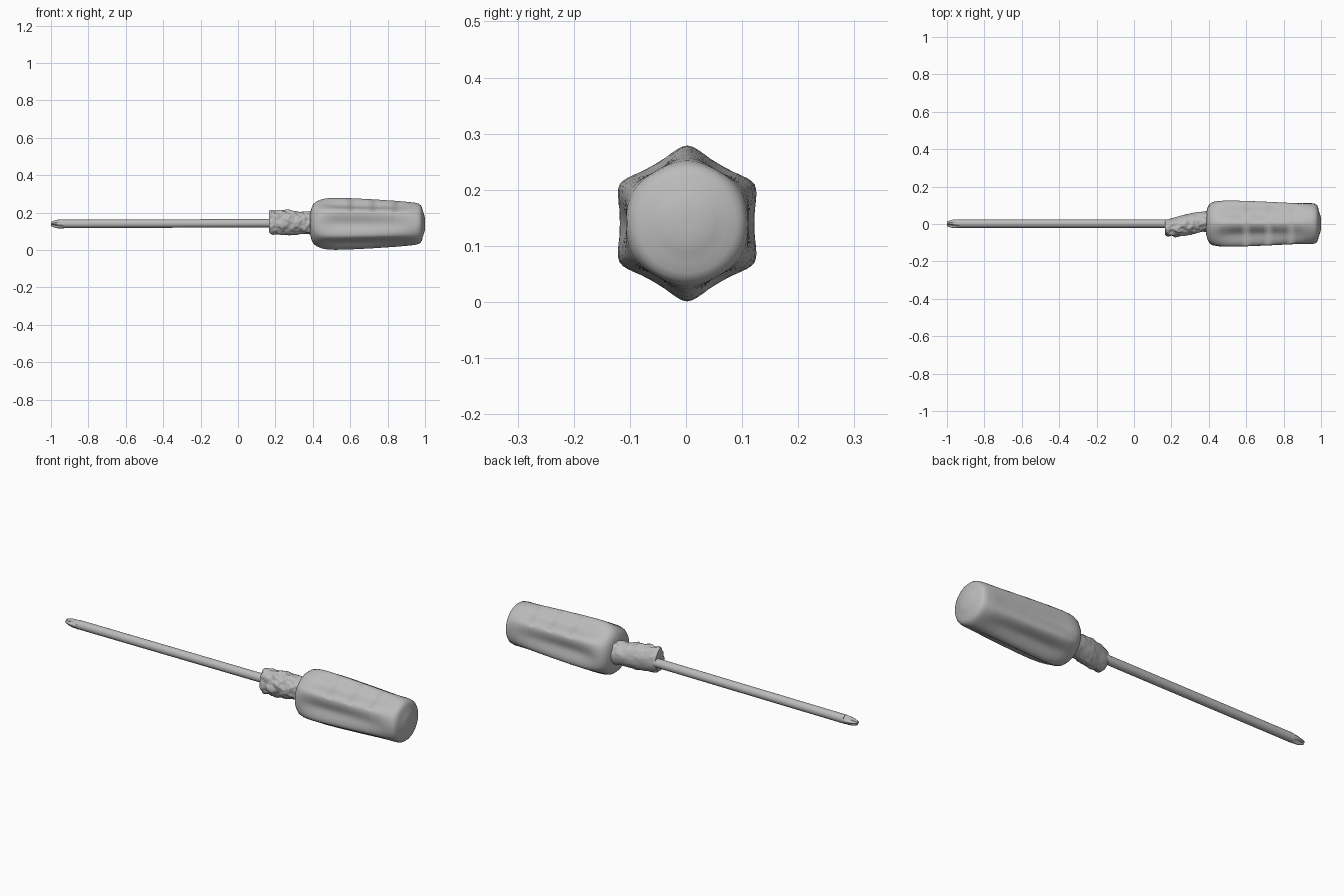
import bpy, bmesh, math
from mathutils import Vector, noise

cube = bpy.data.objects.get("Cube")
if cube:
    bpy.data.objects.remove(cube)

grey = bpy.data.materials.new("matte grey")
grey.use_nodes = True
colour = (0.5, 0.5, 0.5, 1)
grey.diffuse_color = colour
grey.node_tree.nodes["Principled BSDF"].inputs["Base Color"].default_value = colour


def blend(table, x):
    """Smoothly read a row of values from a table whose first column is x."""
    for a, b in zip(table, table[1:]):
        if x <= b[0]:
            t = max(0, (x - a[0]) / (b[0] - a[0]))
            return [p + (q - p) * t for p, q in zip(a[1:], b[1:])]
    return table[-1][1:]


def loft(name, xs, point, sides, angle=50):
    """Skin rings along x; point(x, angle) gives y and z."""
    bm = bmesh.new()
    rings = []
    for x in xs:
        rings.append([bm.verts.new((x, *point(x, 2 * math.pi * i / sides)))
                      for i in range(sides)])
    for a, b in zip(rings, rings[1:]):
        for i in range(sides):
            j = (i + 1) % sides
            bm.faces.new((a[i], a[j], b[j], b[i]))
    bm.faces.new(rings[0])
    bm.faces.new(rings[-1])
    bmesh.ops.recalc_face_normals(bm, faces=bm.faces)
    mesh = bpy.data.meshes.new(name)
    bm.to_mesh(mesh)
    bm.free()
    mesh.materials.append(grey)
    obj = bpy.data.objects.new(name, mesh)
    bpy.context.collection.objects.link(obj)
    bpy.ops.object.select_all(action='DESELECT')
    obj.select_set(True)
    bpy.context.view_layer.objects.active = obj
    bpy.ops.object.shade_smooth_by_angle(angle=math.radians(angle))
    return obj


def steps(start, end, count):
    return [start + (end - start) * i / count for i in range(count + 1)]


AXIS = 0.14

# Handle: x, ridge radius, flute depth
handle_rows = [
    (0.385, 0.055, 0), (0.393, 0.085, 0), (0.402, 0.105, 0.001),
    (0.42, 0.12, 0.004), (0.45, 0.132, 0.012), (0.48, 0.137, 0.019),
    (0.52, 0.139, 0.025), (0.60, 0.137, 0.026), (0.72, 0.131, 0.023),
    (0.84, 0.123, 0.016), (0.91, 0.117, 0.008), (0.95, 0.112, 0.003),
    (0.968, 0.107, 0.001), (0.978, 0.099, 0), (0.984, 0.088, 0),
    (0.988, 0.07, 0), (0.994, 0.052, 0), (0.999, 0.036, 0), (1.0, 0.01, 0)]


def handle_point(x, a):
    ridge, depth = blend(handle_rows, x)
    valley = (0.5 - 0.5 * math.cos(6 * (a - math.pi / 2))) ** 0.8
    r = ridge - depth * valley
    return r * math.cos(a) + 0.002, AXIS + r * math.sin(a)


handle_xs = [r[0] for r in handle_rows] + steps(0.54, 0.90, 12)
loft("handle", sorted(set(handle_xs)), handle_point, 96)

# Collar: x, centre y, half width, centre z, half height
collar_rows = [
    (0.165, -0.018, 0.038, 0.150, 0.055), (0.18, -0.020, 0.045, 0.147, 0.065),
    (0.23, -0.014, 0.052, 0.147, 0.066), (0.28, -0.003, 0.056, 0.146, 0.066),
    (0.34, 0.008, 0.055, 0.145, 0.058), (0.37, 0.014, 0.053, 0.145, 0.058),
    (0.41, 0.014, 0.058, 0.143, 0.064)]


def collar_point(x, a):
    cy, w, cz, h = blend(collar_rows, x)
    front_top = 0.5 - 0.35 * math.cos(a) + 0.15 * math.sin(a)
    p = Vector((x * 32, 2.2 * math.cos(a), 2.2 * math.sin(a)))
    lump = noise.noise(p) + 0.5 * noise.noise(p * 2.1)
    k = 1 + 0.22 * front_top * lump
    return cy + w * k * math.cos(a), cz + h * k * math.sin(a)


loft("collar", steps(0.165, 0.41, 50), collar_point, 72)


# Shaft: a round bar rising very slightly toward the handle
def shaft_point(x, a):
    r = 0.0225
    return 0.002 + r * math.cos(a), 0.1425 + 0.003 * x + r * math.sin(a)


loft("shaft", steps(-0.93, 0.25, 8), shaft_point, 32)

# Cross tip: x, rib radius, groove depth
tip_rows = [(-1.0, 0.011, 0.005), (-0.988, 0.017, 0.009),
            (-0.965, 0.023, 0.011), (-0.945, 0.0235, 0.006),
            (-0.925, 0.0225, 0)]


def tip_point(x, a):
    r, depth = blend(tip_rows, x)
    r -= depth * math.sin(2 * a) ** 2
    return 0.001 + r * math.cos(a), 0.139 + r * math.sin(a)


loft("cross_tip", steps(-1.0, -0.925, 15), tip_point, 32)
